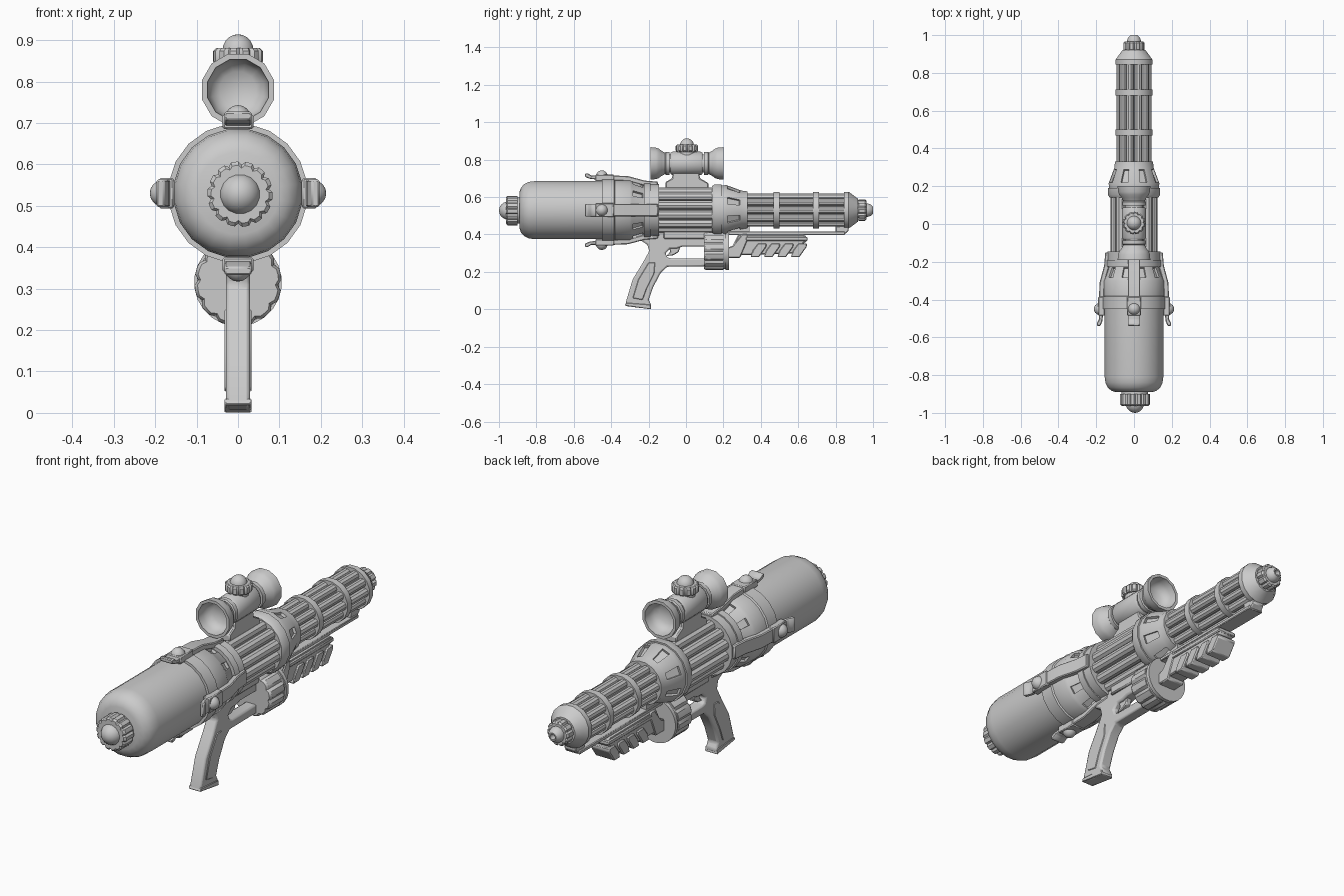
import bpy, bmesh
from math import pi, sin, cos, tau
from mathutils import Matrix, Vector

AX = 0.53  # height of the main barrel axis


def finish(name, bm, mat=None, bevel=0.0, segs=1):
    bmesh.ops.recalc_face_normals(bm, faces=bm.faces[:])
    if mat is not None:
        bm.transform(mat)
    me = bpy.data.meshes.new(name)
    bm.to_mesh(me)
    bm.free()
    ob = bpy.data.objects.new(name, me)
    bpy.context.collection.objects.link(ob)
    if bevel:
        m = ob.modifiers.new("bevel", 'BEVEL')
        m.width, m.segments, m.limit_method = bevel, segs, 'ANGLE'
    return ob


def move(x, y, z):
    return Matrix.Translation((x, y, z))


def lathe(name, pts, n=16, mat=None, notch=None, vents=None):
    """Spin (y, r) points about y. notch=(first, last, scale); vents=(ring, step, margin, depth)."""
    bm = bmesh.new()
    rings, strips = [], []
    for k, (y, r) in enumerate(pts):
        if r == 0:
            rings.append([bm.verts.new((0, y, 0))] * n)
            continue
        ring = []
        for i in range(n):
            s = notch[2] if notch and notch[0] <= k <= notch[1] and i % 4 == 0 else 1
            a = tau * (i + 0.5) / n
            ring.append(bm.verts.new((r * s * sin(a), y, r * s * cos(a))))
        rings.append(ring)
    for A, B in zip(rings, rings[1:]):
        strip = []
        for i in range(n):
            j = (i + 1) % n
            loop = list(dict.fromkeys([A[i], A[j], B[j], B[i]]))
            strip.append(bm.faces.new(loop))
        strips.append(strip)
    bmesh.ops.recalc_face_normals(bm, faces=bm.faces[:])
    if vents:
        ring, step, margin, depth = vents
        fs = strips[ring][::step]
        bmesh.ops.inset_individual(bm, faces=fs, thickness=margin)
        bmesh.ops.inset_individual(bm, faces=fs, thickness=0.001, depth=-depth)
    return finish(name, bm, mat if mat is not None else move(0, 0, AX))


def prism(name, pts, w, mat=None, bevel=0.0, segs=1):
    """Extrude a (y, z) outline to half width w along x."""
    bm = bmesh.new()
    f = bm.faces.new([bm.verts.new((-w, y, z)) for y, z in pts])
    g = bmesh.ops.extrude_face_region(bm, geom=[f])["geom"]
    bmesh.ops.translate(bm, vec=(2 * w, 0, 0),
                        verts=[v for v in g if isinstance(v, bmesh.types.BMVert)])
    return finish(name, bm, mat, bevel, segs)


def box(y0, y1, z0, z1):
    return [(y0, z0), (y1, z0), (y1, z1), (y0, z1)]


def dome(y0, r, h, steps=5):
    """Profile points from the rim at y0 to the pole at y0 + h."""
    return [(y0 + h * sin(pi / 2 * k / steps), r * cos(pi / 2 * k / steps) if k < steps else 0)
            for k in range(steps + 1)]


def rods(name, count, orbit, r, y0, y1):
    for i in range(count):
        a = tau * (i + 0.5) / count
        lathe(f"{name}_{i}", [(y0, 0), (y0, r), (y1, r), (y1, 0)], 10,
              move(orbit * sin(a), 0, AX + orbit * cos(a)))


# rear tank with rounded end
lathe("tank", [(-0.89, 0), (-0.89, 0.10), (-0.882, 0.122), (-0.865, 0.141), (-0.84, 0.153),
               (-0.81, 0.157), (-0.40, 0.157), (-0.40, 0)], 20)
# rear filler cap, notched, with a dome
back = move(0.005, 0, AX - 0.002)
lathe("rear_cap", [(-0.87, 0.07), (-0.90, 0.07), (-0.90, 0.079), (-0.955, 0.079),
                   (-0.963, 0.07), (-0.963, 0)], 56, back, (2, 4, 0.9))
lathe("rear_dome", dome(-0.948, 0.05, -0.052), 16, back)

# tank collar, vented shoulder and flange
lathe("tank_collar", [(-0.45, 0.155), (-0.45, 0.169), (-0.385, 0.169), (-0.38, 0.163),
                      (-0.30, 0.163), (-0.29, 0.157), (-0.225, 0.132), (-0.225, 0.148),
                      (-0.19, 0.148), (-0.19, 0.142), (-0.145, 0.142), (-0.145, 0)],
      20, vents=(5, 2, 0.009, 0.012))

# four tank clips with rivet balls
clip = [(-0.54, 0.178), (-0.54, 0.197), (-0.525, 0.197), (-0.505, 0.185), (-0.45, 0.188),
        (-0.31, 0.182), (-0.22, 0.158), (-0.15, 0.152), (-0.15, 0.135), (-0.22, 0.13),
        (-0.31, 0.155), (-0.45, 0.16), (-0.515, 0.168)]
for k, side in enumerate(("top", "right", "bottom", "left")):
    m = move(0, 0, AX) @ Matrix.Rotation(k * pi / 2, 4, 'Y')
    prism(f"clip_{side}", clip, 0.033, m, 0.004)
    prism(f"clip_pad_{side}", box(-0.485, -0.385, 0.155, 0.190), 0.037, m, 0.004)
    lathe(f"clip_rivet_{side}", dome(0, 0.034, 0.038),
          14, m @ move(0, -0.45, 0.175) @ Matrix.Rotation(pi / 2, 4, 'X'))

# middle section: core with rods around it
lathe("mid_core", [(-0.16, 0.1), (0.16, 0.1)], 20)
rods("mid_rod", 12, 0.101, 0.026, -0.15, 0.155)

# front vented shoulder
lathe("front_shoulder", [(0.14, 0), (0.14, 0.132), (0.155, 0.141), (0.19, 0.141), (0.19, 0.134),
                         (0.215, 0.137), (0.295, 0.107), (0.33, 0.102), (0.33, 0)],
      16, vents=(5, 2, 0.009, 0.012))

# barrel with rods, bands and nose
lathe("barrel_core", [(0.31, 0.065), (0.87, 0.065)], 16)
rods("barrel_rod", 10, 0.072, 0.021, 0.32, 0.86)
for i, y in enumerate((0.485, 0.695)):
    lathe(f"barrel_band_{i}", [(y - 0.016, 0.06), (y - 0.016, 0.1), (y + 0.016, 0.1),
                               (y + 0.016, 0.06)], 16)
lathe("nose", [(0.845, 0), (0.845, 0.1), (0.87, 0.1), (0.89, 0.085), (0.92, 0.062), (0.92, 0)], 16)
lathe("nose_cap", [(0.915, 0.05), (0.925, 0.057), (0.958, 0.057), (0.965, 0.05), (0.965, 0)],
      40, notch=(0, 3, 0.87))
lathe("nozzle", [(0.96, 0.037), (0.972, 0.037), (0.988, 0.031), (1.0, 0.019), (1.0, 0.013),
                 (0.975, 0.011), (0.975, 0)], 14)

# scope: mount, body and two hollow bells
SZ = 0.78
prism("scope_mount", [(-0.11, 0.645), (0.12, 0.645), (0.12, 0.675), (0.075, 0.70), (0.07, 0.735),
                      (-0.07, 0.735), (-0.075, 0.70), (-0.11, 0.68)], 0.033, None, 0.005)
lathe("scope_body", [(-0.085, 0.05), (-0.085, 0.058), (-0.075, 0.064), (0.075, 0.064),
                     (0.085, 0.058), (0.085, 0.05)], 16, move(0, 0.003, SZ))
bell = [(0.07, 0), (0.07, 0.05), (0.092, 0.05), (0.092, 0.064), (0.112, 0.064), (0.117, 0.059),
        (0.135, 0.069), (0.15, 0.081), (0.165, 0.087), (0.196, 0.09), (0.196, 0.076),
        (0.165, 0.073), (0.145, 0.064), (0.13, 0.045), (0.125, 0)]
for name, s in (("front", -1), ("rear", 1)):
    lathe(f"scope_bell_{name}", [(s * y, r) for y, r in bell], 12, move(0, 0.005, SZ))
# scope knob (local y turned to point up)
up = move(0, 0.005, 0) @ Matrix.Rotation(pi / 2, 4, 'X')
lathe("scope_knob_stem", [(0.80, 0.045), (0.85, 0.045)], 16, up)
lathe("scope_knob", [(0.842, 0), (0.842, 0.055), (0.848, 0.06), (0.874, 0.06), (0.881, 0.053),
                     (0.881, 0)], 48, up, (1, 4, 0.88))
lathe("scope_knob_dome", dome(0.876, 0.038, 0.038), 16, up)

# pistol grip with frame and lower bar
prism("grip", [(-0.325, 0.018), (-0.318, 0.05), (-0.285, 0.16), (-0.23, 0.25), (-0.197, 0.31),
               (-0.205, 0.345), (-0.27, 0.385), (-0.27, 0.41), (0.11, 0.41), (0.11, 0.335),
               (-0.02, 0.335), (-0.05, 0.325), (-0.085, 0.325), (-0.11, 0.30), (-0.10, 0.277),
               (-0.08, 0.272), (0.11, 0.272), (0.11, 0.23), (-0.10, 0.228), (-0.135, 0.195),
               (-0.175, 0.12), (-0.20, 0.05), (-0.185, 0.022), (-0.19, 0.006), (-0.25, 0.008)],
      0.029, None, 0.011, 2)
prism("grip_base", [(-0.327, 0.02), (-0.32, 0.035), (-0.19, 0.025), (-0.187, 0.004),
                    (-0.19, 0.0)], 0.032, None, 0.004)
prism("grip_panel", [(-0.285, 0.06), (-0.255, 0.16), (-0.20, 0.25), (-0.165, 0.25),
                     (-0.17, 0.19), (-0.21, 0.11), (-0.232, 0.05)], 0.032, None, 0.003)
prism("trigger", [(-0.09, 0.335), (-0.03, 0.335), (-0.04, 0.305), (-0.07, 0.288),
                  (-0.105, 0.285), (-0.085, 0.305)], 0.014, None, 0.004)
prism("barrel_saddle", box(-0.12, 0.13, 0.375, 0.43), 0.04, None, 0.006)

# ribbed drum
drum = move(0, 0, 0.315)
lathe("drum", [(0.095, 0), (0.095, 0.098), (0.105, 0.105), (0.20, 0.105), (0.20, 0)],
      48, drum, (1, 3, 0.92))
lathe("drum_flange", [(0.198, 0), (0.198, 0.1), (0.212, 0.1), (0.212, 0.106), (0.23, 0.106),
                      (0.23, 0)], 24, drum)

# under-barrel rail and fore grip
prism("rail", box(0.22, 0.85, 0.398, 0.415), 0.038, None, 0.003)
prism("rail_end", [(0.80, 0.402), (0.85, 0.402), (0.87, 0.42), (0.87, 0.445), (0.80, 0.445)],
      0.03, None, 0.004)
prism("rail_post", box(0.23, 0.34, 0.40, 0.45), 0.03)
prism("fore_collar", [(0.225, 0.275), (0.29, 0.275), (0.33, 0.37), (0.33, 0.402), (0.30, 0.402),
                      (0.25, 0.34), (0.225, 0.33)], 0.046, None, 0.005)
prism("fore_grip", [(0.25, 0.288), (0.58, 0.298), (0.63, 0.355), (0.645, 0.36), (0.645, 0.387),
                    (0.63, 0.40), (0.28, 0.40), (0.25, 0.34)], 0.042, None, 0.006)
for i in range(4):
    y = 0.345 + 0.072 * i
    prism(f"fore_rib_{i}", [(y, 0.279), (y + 0.045, 0.279), (y + 0.085, 0.335), (y + 0.085, 0.352),
                            (y + 0.04, 0.352), (y + 0.012, 0.315)], 0.05, None, 0.004)
prism("fore_top_strip", box(0.32, 0.65, 0.366, 0.387), 0.048, None, 0.004)

# smooth shading that keeps hard edges
bpy.ops.object.select_all(action='SELECT')
bpy.context.view_layer.objects.active = bpy.data.objects["tank"]
bpy.ops.object.shade_smooth_by_angle(angle=0.6)
